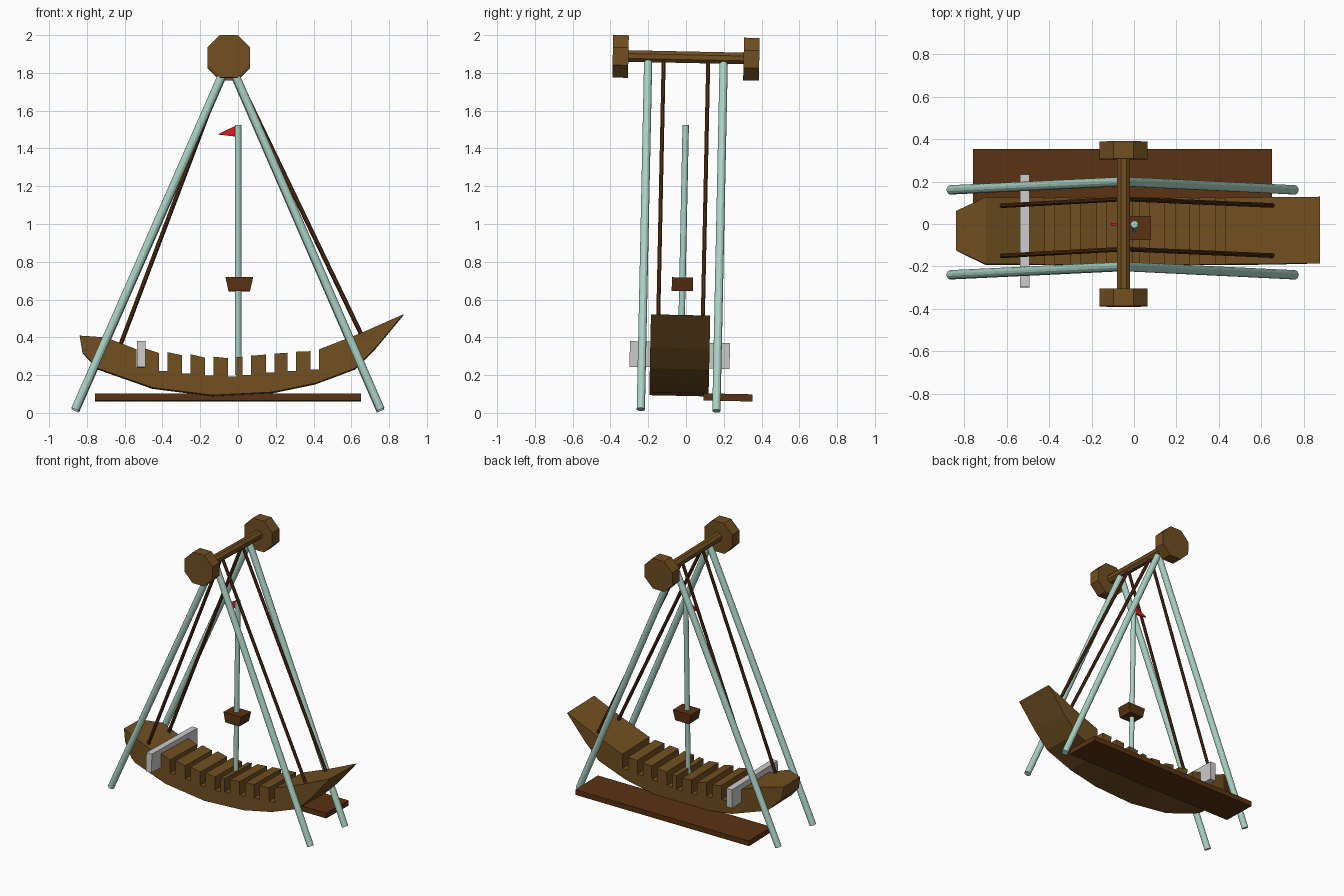
import bpy, bmesh, math
from mathutils import Matrix, Vector

if "Cube" in bpy.data.objects:
    bpy.data.objects.remove(bpy.data.objects["Cube"])

# The whole ride leans slightly about its axle
AX, AZ = -0.049, 1.88
PIVOT = Vector((0, 0, AZ))
LEAN = Matrix.Translation(PIVOT) @ Matrix.Rotation(-0.021, 4, 'X') @ Matrix.Translation(-PIVOT)


def material(name, color):
    m = bpy.data.materials.new(name)
    m.diffuse_color = (*color, 1)
    m.use_nodes = True
    m.node_tree.nodes["Principled BSDF"].inputs["Base Color"].default_value = m.diffuse_color
    return m


WOOD = material("wood", (0.165, 0.078, 0.015))
DARK = material("dark_wood", (0.10, 0.032, 0.006))
MINT = material("mint_paint", (0.41, 0.66, 0.57))
RED = material("red_cloth", (0.7, 0.01, 0.01))


def finish(name, bm, mat):
    bmesh.ops.recalc_face_normals(bm, faces=bm.faces)
    bm.transform(LEAN)
    me = bpy.data.meshes.new(name)
    bm.to_mesh(me)
    bm.free()
    ob = bpy.data.objects.new(name, me)
    bpy.context.collection.objects.link(ob)
    if mat:
        me.materials.append(mat)
    return ob


def rod(name, a, b, r, sides, mat):
    """Straight cylinder from a to b."""
    a, b = Vector(a), Vector(b)
    d = b - a
    m = (Matrix.Translation((a + b) / 2) @ d.to_track_quat('Z', 'Y').to_matrix().to_4x4()
         @ Matrix.Rotation(math.pi / sides, 4, 'Z'))
    bm = bmesh.new()
    bmesh.ops.create_cone(bm, cap_ends=True, segments=sides, radius1=r, radius2=r,
                          depth=d.length, matrix=m)
    return finish(name, bm, mat)


def prism(pts, y0, y1):
    """Side profile (x, z) extruded along y."""
    bm = bmesh.new()
    f = bm.faces.new([bm.verts.new((x, y0, z)) for x, z in pts])
    ext = bmesh.ops.extrude_face_region(bm, geom=[f])
    bmesh.ops.translate(bm, vec=(0, y1 - y0, 0),
                        verts=[v for v in ext["geom"] if isinstance(v, bmesh.types.BMVert)])
    return bm


def rect(x0, x1, z0, z1):
    return [(x0, z0), (x1, z0), (x1, z1), (x0, z1)]


# Axle with octagonal hubs
rod("axle", (AX, -0.33, AZ + 0.003), (AX, 0.33, AZ + 0.003), 0.033, 8, WOOD)
for s, side in ((-1, "front"), (1, "back")):
    rod(f"{side}_hub", (AX, s * 0.305, AZ), (AX, s * 0.388, AZ), 0.122, 8, WOOD)
    # A-frame legs and the hanging rods of the boat
    for x, hx, hz, end in ((-0.862, -0.63, 0.34, "left"), (0.755, 0.655, 0.41, "right")):
        rod(f"{side}_{end}_leg", (x, s * 0.2, 0.014), (AX, s * 0.2, 1.865), 0.0225, 12, MINT)
        rod(f"{side}_{end}_hanger", (hx, s * 0.118, hz), (AX, s * 0.118, 1.875), 0.0115, 8, DARK)

# Boat hull: keel line, prow, then bench slots from right to left
hull = [(-0.838, 0.407), (-0.823, 0.317), (-0.743, 0.232), (-0.453, 0.13), (-0.136, 0.09),
        (0.181, 0.106), (0.408, 0.153), (0.62, 0.232), (0.73, 0.343), (0.875, 0.518),
        (0.646, 0.417)]
slots = [(0.430, 0.227), (0.308, 0.219), (0.192, 0.209), (0.070, 0.198), (-0.009, 0.190),
         (-0.130, 0.193), (-0.252, 0.206), (-0.374, 0.217), (-0.492, 0.237)]
for right, floor in slots:
    left = right - 0.045
    top_r = 0.333 if right > 0.4 else floor + 0.101
    top_l = 0.333 if right < -0.45 else floor + 0.096
    hull += [(right, top_r), (right, floor), (left, floor), (left, top_l)]
hull += [(-0.70, 0.396)]
W = 0.157
bm = prism(hull, -W, W)
bmesh.ops.bisect_plane(bm, geom=bm.verts[:] + bm.edges[:] + bm.faces[:],
                       plane_co=(-0.70, 0, 0), plane_no=(1, 0, 0), dist=1e-5)
for v in bm.verts:  # narrow the stern
    if v.co.x < -0.70:
        v.co.y *= 1 + (v.co.x + 0.70) / 0.138 * 0.41
finish("boat_hull", bm, WOOD)

# Safety bar lying in the last slot
finish("safety_bar", prism(rect(-0.536, -0.491, 0.238, 0.374), -0.265, 0.265), None)

# Mast, lookout basket and flag
rod("mast", (0.002, 0.006, 0.2), (0.002, 0.006, 1.525), 0.0175, 12, MINT)
finish("lookout_basket",
       prism([(-0.05, 0.645), (0.063, 0.645), (0.08, 0.717), (-0.066, 0.717)], -0.05, 0.062), DARK)
finish("flag", prism([(-0.01, 1.522), (-0.108, 1.474), (-0.01, 1.463)], 0.001, 0.013), RED)

# Boarding plank beside the boat
finish("boarding_plank", prism(rect(-0.757, 0.65, 0.068, 0.106), 0.13, 0.39), DARK)
